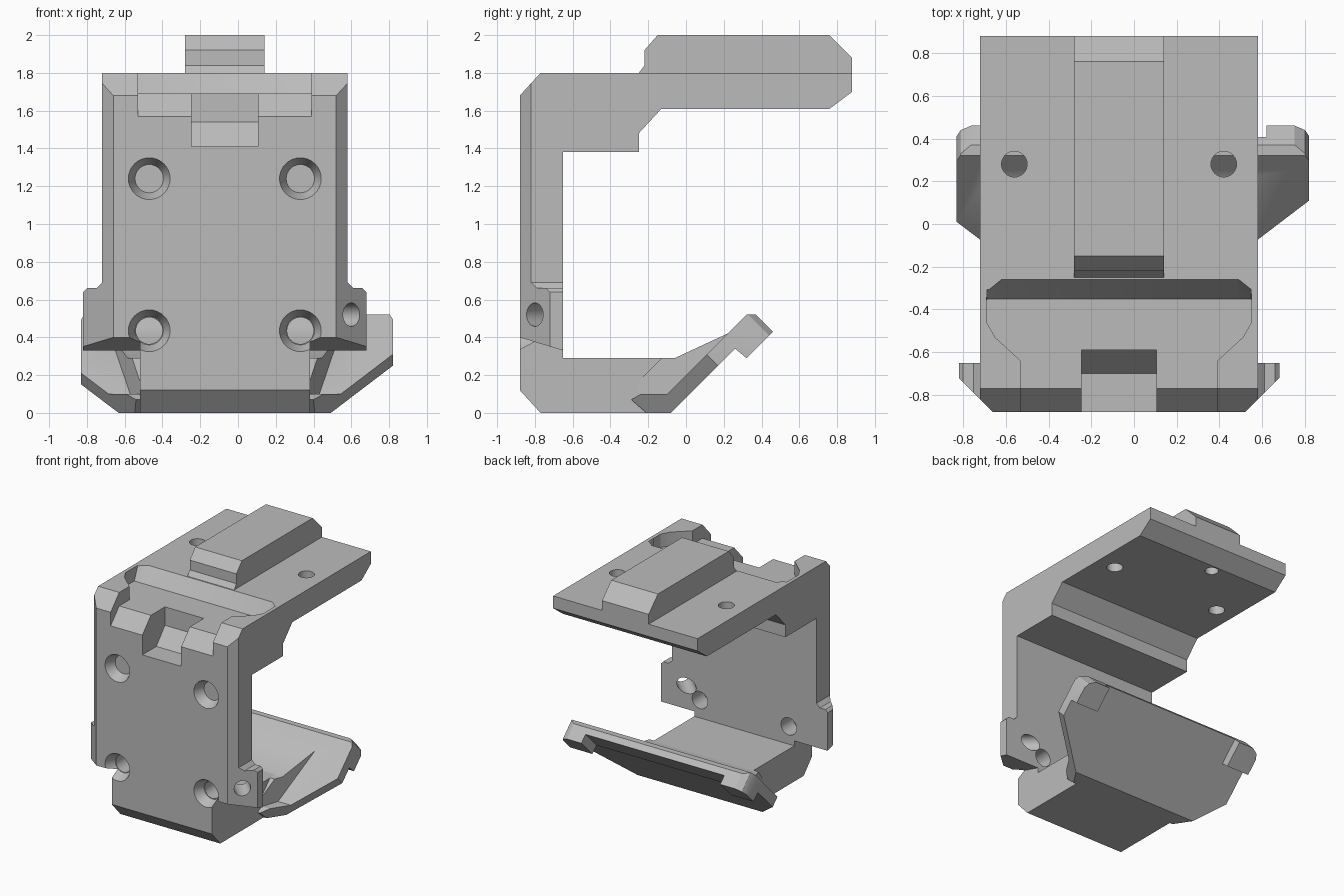
import bpy, bmesh
from mathutils import Vector

if "Cube" in bpy.data.objects:
    bpy.data.objects.remove(bpy.data.objects["Cube"])

MID = -0.07          # centre line of the bracket body
FRONT, INNER = -0.88, -0.65

grey = bpy.data.materials.new("plain grey")
grey.use_nodes = True
grey.diffuse_color = (0.5, 0.5, 0.5, 1)
grey.node_tree.nodes["Principled BSDF"].inputs["Base Color"].default_value = (0.5, 0.5, 0.5, 1)


def finish(name, bm):
    bmesh.ops.recalc_face_normals(bm, faces=bm.faces)
    mesh = bpy.data.meshes.new(name)
    bm.to_mesh(mesh)
    bm.free()
    mesh.materials.append(grey)
    ob = bpy.data.objects.new(name, mesh)
    bpy.context.collection.objects.link(ob)
    return ob


def along_x(u, v, w): return (MID + w, u, v)
def along_y(u, v, w): return (MID + u, w, v)
def along_z(u, v, w): return (MID + u, v, w)
def across_slope(u, s, w): return (MID + u, (s - w) / 2, (s + w) / 2)


def prism(name, pts, lo, hi, place):
    bm = bmesh.new()
    rings = [[bm.verts.new(place(u, v, w)) for u, v in pts] for w in (lo, hi)]
    n = len(pts)
    for i in range(n):
        j = (i + 1) % n
        bm.faces.new((rings[0][i], rings[0][j], rings[1][j], rings[1][i]))
    for ring in rings:
        bm.faces.new(ring)
    return finish(name, bm)


def rod(name, start, end, r1, r2=None):
    a, b = Vector(start), Vector(end)
    bm = bmesh.new()
    bmesh.ops.create_cone(bm, cap_ends=True, segments=32, radius1=r1,
                          radius2=r2 or r1, depth=(b - a).length)
    turn = (b - a).to_track_quat('Z', 'Y').to_matrix()
    for v in bm.verts:
        v.co = turn @ v.co + (a + b) / 2
    return finish(name, bm)


def combine(target, other, operation):
    mod = target.modifiers.new("combine", 'BOOLEAN')
    mod.operation, mod.solver, mod.object = operation, 'EXACT', other
    bpy.context.view_layer.update()
    graph = bpy.context.evaluated_depsgraph_get()
    mesh = bpy.data.meshes.new_from_object(target.evaluated_get(graph))
    target.modifiers.clear()
    target.data = mesh
    bpy.data.objects.remove(other)


def mirrored(half):
    return half + [(-u, v) for u, v in reversed(half)]


# Front wall and upper arm, with chamfered front corners
body = prism("bracket_body", [
    (FRONT, 0.40), (INNER, 0.33), (INNER, 1.38), (-0.25, 1.38), (-0.25, 1.48),
    (-0.13, 1.61), (0.76, 1.61), (0.88, 1.70), (0.88, 1.8), (-0.77, 1.8),
    (FRONT, 1.68)], -0.65, 0.65, along_x)
combine(body, prism("plan", mirrored([(0.59, FRONT), (0.65, -0.82), (0.65, 1)]),
                    -0.1, 2.1, along_z), 'INTERSECT')

# Side ears at the bottom of the wall
ears = prism("ears", mirrored([(0.75, 0.3), (0.75, 0.64), (0.73, 0.66),
                               (0.68, 0.66), (0.64, 0.70)]), FRONT, INNER, along_y)
combine(ears, prism("ear_plan", mirrored([(0.59, FRONT), (0.75, -0.72), (0.75, INNER)]),
                    0, 1, along_z), 'INTERSECT')
combine(ears, prism("ear_underside", [(-0.94, 0.418), (-0.6, 0.315), (-0.6, 0.1), (-0.94, 0.1)],
                    -1, 1, along_x), 'DIFFERENCE')
combine(body, ears, 'UNION')

# Floor block
floor = prism("floor", [(FRONT, 0.12), (-0.77, 0), (-0.1, 0), (0.0, 0.1), (-0.06, 0.29),
                        (INNER, 0.29), (INNER, 0.45), (FRONT, 0.45)],
              -0.45, 0.45, along_x)
combine(body, floor, 'UNION')

# Rail on top of the arm
rail = prism("rail", [(-0.25, 1.75), (-0.25, 1.8), (-0.22, 1.84), (-0.22, 1.92), (-0.15, 2.0),
                      (0.76, 2.0), (0.88, 1.88), (0.88, 1.75)], -0.21, 0.21, along_x)


# Shallow pocket with a sloped back wall, open to the front
def pocket_place(u, v, w):
    lean = (0.82 if abs(u) < 0.6 else 0.4) if v > -0.355 else 0
    return (MID + u, v + lean * (w - 1.69), w)


pocket = mirrored([(0.46, -0.95), (0.46, -0.64), (0.58, -0.53), (0.62, -0.46),
                   (0.62, -0.36), (0.618, -0.35), (0.55, -0.35)])
combine(body, prism("pocket", pocket, 1.69, 1.82, pocket_place), 'DIFFERENCE')
combine(body, prism("pocket_lip", [(-0.95, 1.494), (-0.77, 1.69), (-0.77, 1.75), (-0.95, 1.75)],
                    -0.46, 0.46, along_x), 'DIFFERENCE')
combine(body, prism("notch", [(-0.95, 1.41), (-0.70, 1.41), (-0.59, 1.54), (-0.59, 1.75),
                              (-0.95, 1.75)], -0.175, 0.175, along_x), 'DIFFERENCE')
combine(body, rail, 'UNION')

# Countersunk wall holes, angled ear holes and arm holes
for side in (-1, 1):
    x = MID + side * 0.40
    for z in (1.24, 0.435):
        combine(body, rod("bore", (x, -1, z), (x, -0.6, z), 0.07), 'DIFFERENCE')
        combine(body, rod("sink", (x, -0.89, z), (x, -0.80, z), 0.115, 0.075), 'DIFFERENCE')
    x = MID + side * 0.67
    combine(body, rod("ear_hole", (x + side * 0.12, -0.92, 0.52),
                      (x - side * 0.24, -0.56, 0.52), 0.062), 'DIFFERENCE')
    x = MID + side * 0.49
    combine(body, rod("arm_hole", (x, 0.28, 1.5), (x, 0.28, 1.9), 0.06), 'DIFFERENCE')
combine(body, rod("blind_hole", (-0.16, 0.7, 1.5), (-0.16, 0.7, 1.75), 0.05), 'DIFFERENCE')

# Sloped lower plate, thick at the two rear tabs
lip = prism("sloped_plate", [(-0.29, 0.07), (-0.21, 0), (-0.08, 0), (0.26, 0.34), (0.32, 0.29),
                             (0.46, 0.43), (0.37, 0.52), (0.32, 0.52), (-0.1, 0.1),
                             (-0.24, 0.1)], -0.9, 0.9, along_x)
outline = [(-0.45, -0.25), (0.45, -0.25), (0.89, 0.42), (0.89, 0.79), (0.87, 0.85),
           (0.81, 0.9), (-0.68, 0.9), (-0.74, 0.85), (-0.76, 0.79), (-0.76, 0.22)]
combine(lip, prism("outline", outline, -0.5, 0.8, across_slope), 'INTERSECT')
combine(lip, prism("tab_gap", [(-0.56, 0.45), (0.69, 0.45), (0.69, 1), (-0.56, 1)],
                   -0.3, 0.075, across_slope), 'DIFFERENCE')
for x in (-0.73, 0.72):
    combine(lip, rod("tab_hole", (x, 0.18, 0.575), (x, 0.58, 0.175), 0.036), 'DIFFERENCE')


# Flared gusset joining the floor to the sloped plate
def flare(u, v, w):
    return (MID + w * (0.45 + 0.34 * (u + 0.25)), u, v)


gusset = prism("gusset", [(-0.25, 0.09), (-0.25, 0.17), (-0.13, 0.29), (-0.06, 0.29),
                          (0.22, 0.42), (0.22, 0.40), (-0.09, 0.09)], -1, 1, flare)
combine(lip, gusset, 'UNION')

for ob in (body, lip):
    bpy.ops.object.select_all(action='DESELECT')
    ob.select_set(True)
    bpy.context.view_layer.objects.active = ob
    bpy.ops.object.shade_smooth_by_angle(angle=0.5)
